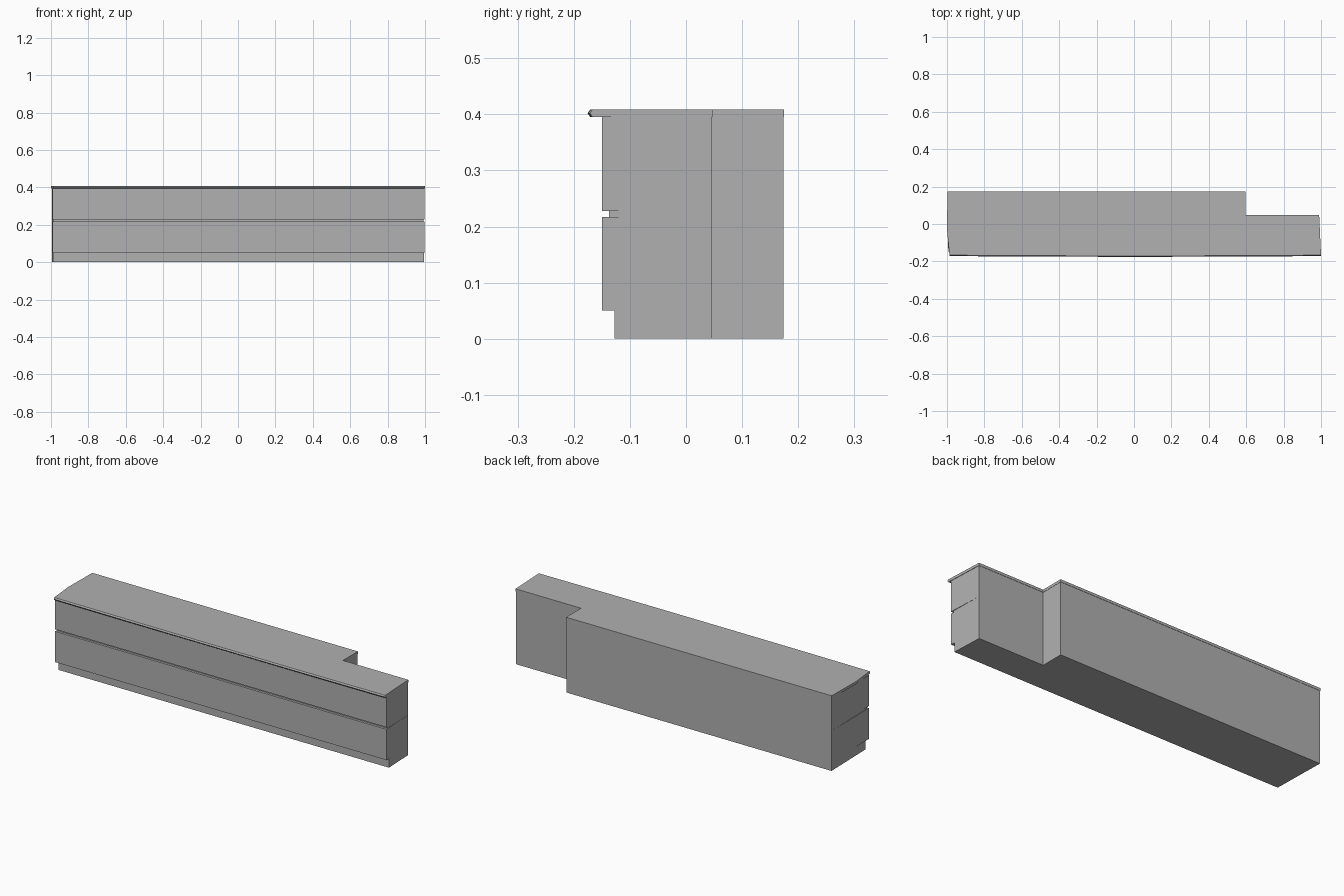
import bpy, bmesh

if "Cube" in bpy.data.objects:
    bpy.data.objects.remove(bpy.data.objects["Cube"])

grey = bpy.data.materials.new("dark_grey")
grey.diffuse_color = (0.44, 0.44, 0.44, 1)
grey.use_nodes = True
grey.node_tree.nodes["Principled BSDF"].inputs["Base Color"].default_value = grey.diffuse_color


def stack(name, rings):
    """Closed solid lofted through matching outlines, capped at both ends."""
    bm = bmesh.new()
    loops = [[bm.verts.new(p) for p in r] for r in rings]
    n = len(loops[0])
    for lo, hi in zip(loops, loops[1:]):
        for i in range(n):
            j = (i + 1) % n
            bm.faces.new((lo[i], lo[j], hi[j], hi[i]))
    bm.faces.new(loops[0][::-1])
    bm.faces.new(loops[-1])
    bmesh.ops.remove_doubles(bm, verts=bm.verts, dist=0.0002)
    bmesh.ops.recalc_face_normals(bm, faces=bm.faces)
    me = bpy.data.meshes.new(name)
    bm.to_mesh(me)
    bm.free()
    me.materials.append(grey)
    ob = bpy.data.objects.new(name, me)
    bpy.context.collection.objects.link(ob)
    return ob


BACK, NOTCH_X, NOTCH_Y = 0.175, 0.597, 0.047
LIP = 0.0015  # worktop overhang at the back and ends


def body_ring(z, front, left, right):
    return [(left, front, z), (right, front, z), (0.988, NOTCH_Y - LIP, z),
            (NOTCH_X - LIP, NOTCH_Y - LIP, z), (NOTCH_X - LIP, BACK - LIP, z),
            (-0.995, BACK - LIP, z)]


# Carcass: recessed plinth, lower fronts, shadow groove, upper fronts
plinth = (-0.127, -0.988, 0.9955)
panel = (-0.15, -0.993, 0.9965)
groove = (-0.1375, -0.989, 0.993)
levels = [(0, 0.05, plinth), (0.05, 0.217, panel),
          (0.217, 0.228, groove), (0.228, 0.395, panel)]
stack("counter_body", [body_ring(z, *sec) for z0, z1, sec in levels for z in (z0, z1)])


def top_ring(z, inset):
    # Slightly bowed front edge, angled left end
    front = []
    for i in range(5):
        t = -1 + i / 2
        x = 0.007 + 0.993 * t
        front.append((x, -0.1755 + 0.004 * t * t + inset, z))
    return front + [(0.99, NOTCH_Y, z), (NOTCH_X, NOTCH_Y, z),
                    (NOTCH_X, BACK, z), (-0.997, BACK, z), (-1.0, -0.03, z)]


# Worktop with a pointed, chamfered nose
stack("worktop", [top_ring(0.395, 0.005), top_ring(0.402, 0), top_ring(0.409, 0.005)])
